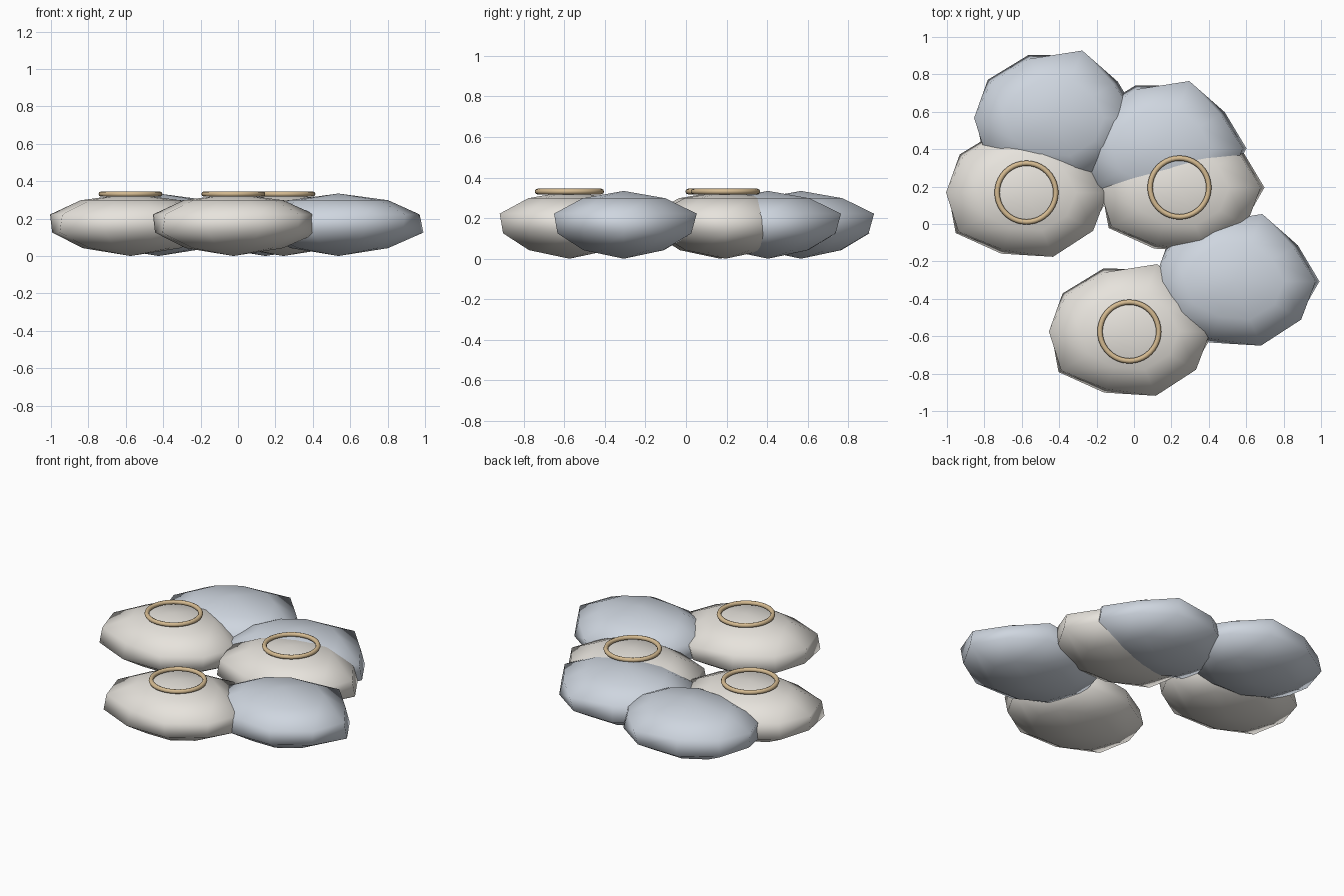
import bpy, bmesh, math

if "Cube" in bpy.data.objects:
    bpy.data.objects.remove(bpy.data.objects["Cube"])


def material(name, rgb):
    m = bpy.data.materials.new(name)
    m.diffuse_color = (*rgb, 1)
    m.use_nodes = True
    m.node_tree.nodes["Principled BSDF"].inputs["Base Color"].default_value = m.diffuse_color
    return m


pale = material("pale_stone", (0.80, 0.77, 0.72))
blue = material("blue_grey_stone", (0.62, 0.67, 0.74))
gold = material("tan_ring", (0.66, 0.49, 0.28))

# Stone cross-sections: height, base radius and uneven radius factor per side
RX, RY, SIDES = 0.45, 0.354, 10
LAYERS = [
    (0.042, 0.59, (1.0, 1.0, 0.98, 1.0, 1.0, 0.96, 1.0, 1.0, 1.0, 0.97)),
    (0.125, 1.0, (1.01, 0.93, 0.99, 1.0, 0.98, 0.93, 1.04, 0.97, 0.97, 0.94)),
    (0.222, 1.0, (0.965, 0.87, 1.07, 0.94, 0.93, 0.955, 1.0, 0.91, 1.02, 0.98)),
    (0.298, 0.59, (1.0, 0.95, 1.03, 1.0, 0.97, 1.0, 1.0, 0.96, 1.02, 1.0)),
]


def stone(name, x, y, mat):
    bm = bmesh.new()
    rings = []
    for z, r, factors in LAYERS:
        rings.append([bm.verts.new((RX * r * f * math.cos(i * math.tau / SIDES),
                                    RY * r * f * math.sin(i * math.tau / SIDES), z))
                      for i, f in enumerate(factors)])
    bottom, top = bm.verts.new((0, 0, 0)), bm.verts.new((0, 0, 0.334))
    for i in range(SIDES):
        j = (i + 1) % SIDES
        bm.faces.new((bottom, rings[0][j], rings[0][i]))
        bm.faces.new((top, rings[-1][i], rings[-1][j]))
        for a, b in zip(rings, rings[1:]):
            bm.faces.new((a[i], a[j], b[j], b[i]))
    for f in bm.faces:
        f.smooth = True
    mesh = bpy.data.meshes.new(name)
    bm.to_mesh(mesh)
    bm.free()
    mesh.materials.append(mat)
    ob = bpy.data.objects.new(name, mesh)
    ob.location = (x, y, 0)
    bpy.context.collection.objects.link(ob)


# Pale stones, each with a ring lying on top
for n, (x, y) in enumerate([(-0.575, 0.168), (0.243, 0.195), (-0.025, -0.575)], 1):
    stone(f"pale_stone_{n}", x, y, pale)
    bpy.ops.mesh.primitive_torus_add(location=(x, y, 0.331), major_radius=0.157,
                                     minor_radius=0.014, major_segments=40, minor_segments=8)
    ring = bpy.context.object
    ring.name = f"top_ring_{n}"
    ring.data.materials.append(gold)
    bpy.ops.object.shade_smooth()

# Blue-grey stones
for n, (x, y) in enumerate([(-0.425, 0.567), (0.147, 0.404), (0.537, -0.307)], 1):
    stone(f"blue_stone_{n}", x, y, blue)
